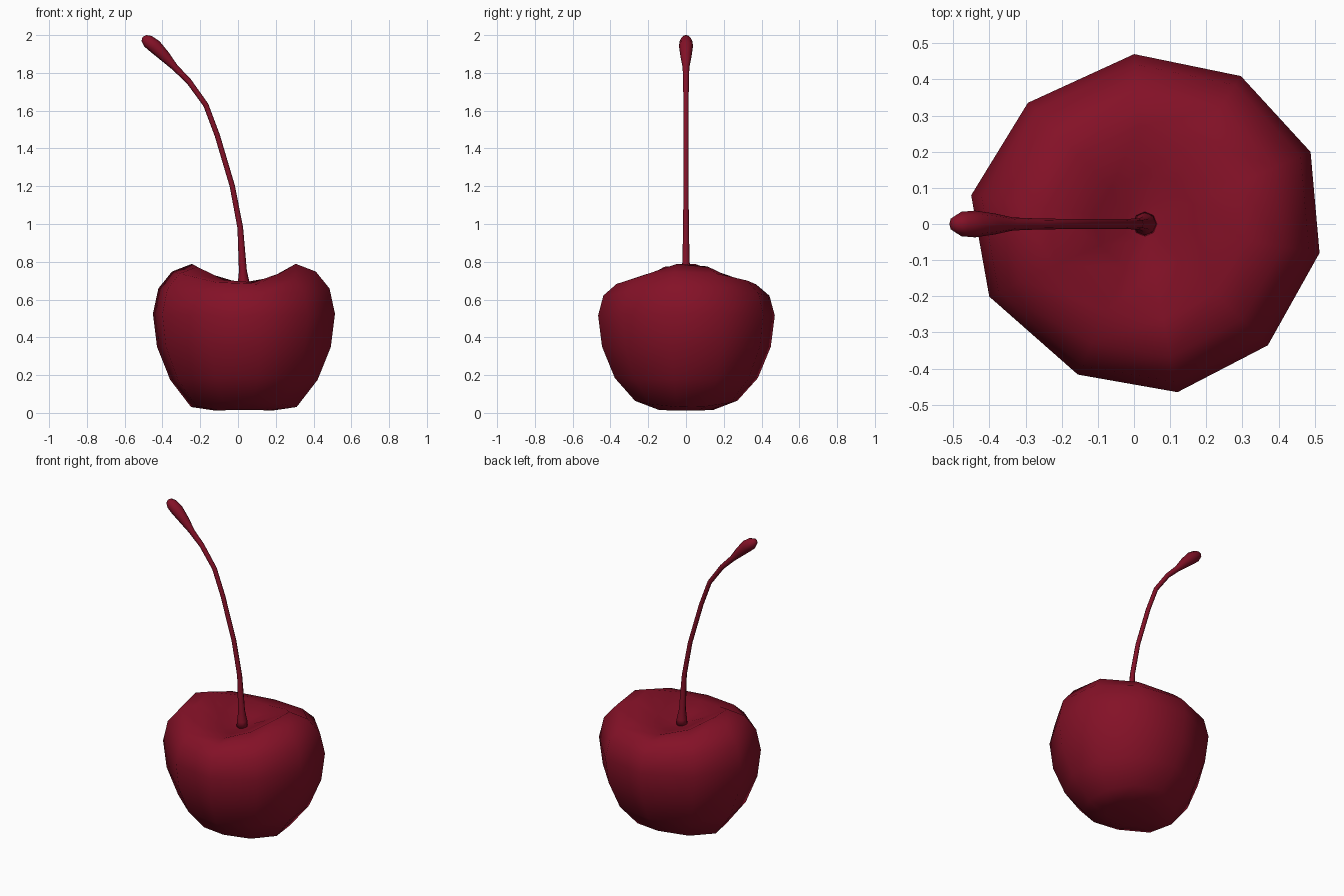
import bpy, bmesh
from math import sin, cos, radians
from mathutils import Vector

cube = bpy.data.objects.get("Cube")
if cube:
    bpy.data.objects.remove(cube)

# Single deep cherry red
red = bpy.data.materials.new("cherry_red")
red.use_nodes = True
red.diffuse_color = (0.23, 0.0055, 0.02, 1)
red.node_tree.nodes["Principled BSDF"].inputs["Base Color"].default_value = red.diffuse_color


def loft(name, rings, start, end):
    """Skin a list of rings and close both ends with a fan to a point."""
    bm = bmesh.new()
    loops = [[bm.verts.new(p) for p in ring] for ring in rings]
    n = len(loops[0])
    first, last = bm.verts.new(start), bm.verts.new(end)
    for i in range(n):
        j = (i + 1) % n
        for a, b in zip(loops, loops[1:]):
            bm.faces.new((a[i], a[j], b[j], b[i]))
        bm.faces.new((first, loops[0][j], loops[0][i]))
        bm.faces.new((last, loops[-1][i], loops[-1][j]))
    bmesh.ops.recalc_face_normals(bm, faces=bm.faces)
    mesh = bpy.data.meshes.new(name)
    bm.to_mesh(mesh)
    bm.free()
    mesh.materials.append(red)
    mesh.shade_smooth()
    obj = bpy.data.objects.new(name, mesh)
    bpy.context.collection.objects.link(obj)
    return obj


# Fruit: uneven ten-sided rings; the cleft lowers the rim towards front and back
CENTRE_X = 0.03
spokes = [(-9.4, .49), (23.5, .50), (57, .488), (93.6, .471), (134, .466),
          (170.6, .487), (205, .475), (246, .456), (281, .474), (315.4, .478)]
# radius fraction, height, height change at front and back
profile = [(.31, .012, .004), (.58, .03, .035), (.81, .175, .01), (.955, .35, 0),
           (1, .525, -.01), (.94, .66, -.04), (.79, .75, -.07),
           (.57, .792, -.105), (.29, .715, -.055), (.12, .665, -.01)]
fruit_rings = [[(CENTRE_X + cos(radians(a)) * r * f, sin(radians(a)) * r * f,
                 z + cleft * sin(radians(a)) ** 2) for a, r in spokes]
               for f, z, cleft in profile]
loft("fruit", fruit_rings, (CENTRE_X, 0, .02), (CENTRE_X, 0, .65))

# Stem: a bent tapering tube with a flared foot and a swollen tip (x, z, radius)
path = [(.03, .65, .034), (.03, .69, .031), (.026, .75, .021), (.012, .98, .015),
        (-.03, 1.2, .014), (-.11, 1.47, .014), (-.17, 1.63, .014),
        (-.26, 1.755, .015), (-.335, 1.83, .018), (-.385, 1.885, .029),
        (-.44, 1.94, .037), (-.477, 1.968, .034), (-.498, 1.984, .021)]
points = [Vector((x, 0, z)) for x, z, _ in path]
stem_rings = []
for i, p in enumerate(points):
    along = (points[min(i + 1, len(points) - 1)] - points[max(i - 1, 0)]).normalized()
    side = Vector((0, 1, 0))
    across = side.cross(along)
    r = path[i][2]
    stem_rings.append([p + r * (cos(radians(45 * k)) * across + sin(radians(45 * k)) * side)
                       for k in range(8)])
loft("stem", stem_rings, points[0], Vector((-.506, 0, 1.99)))
